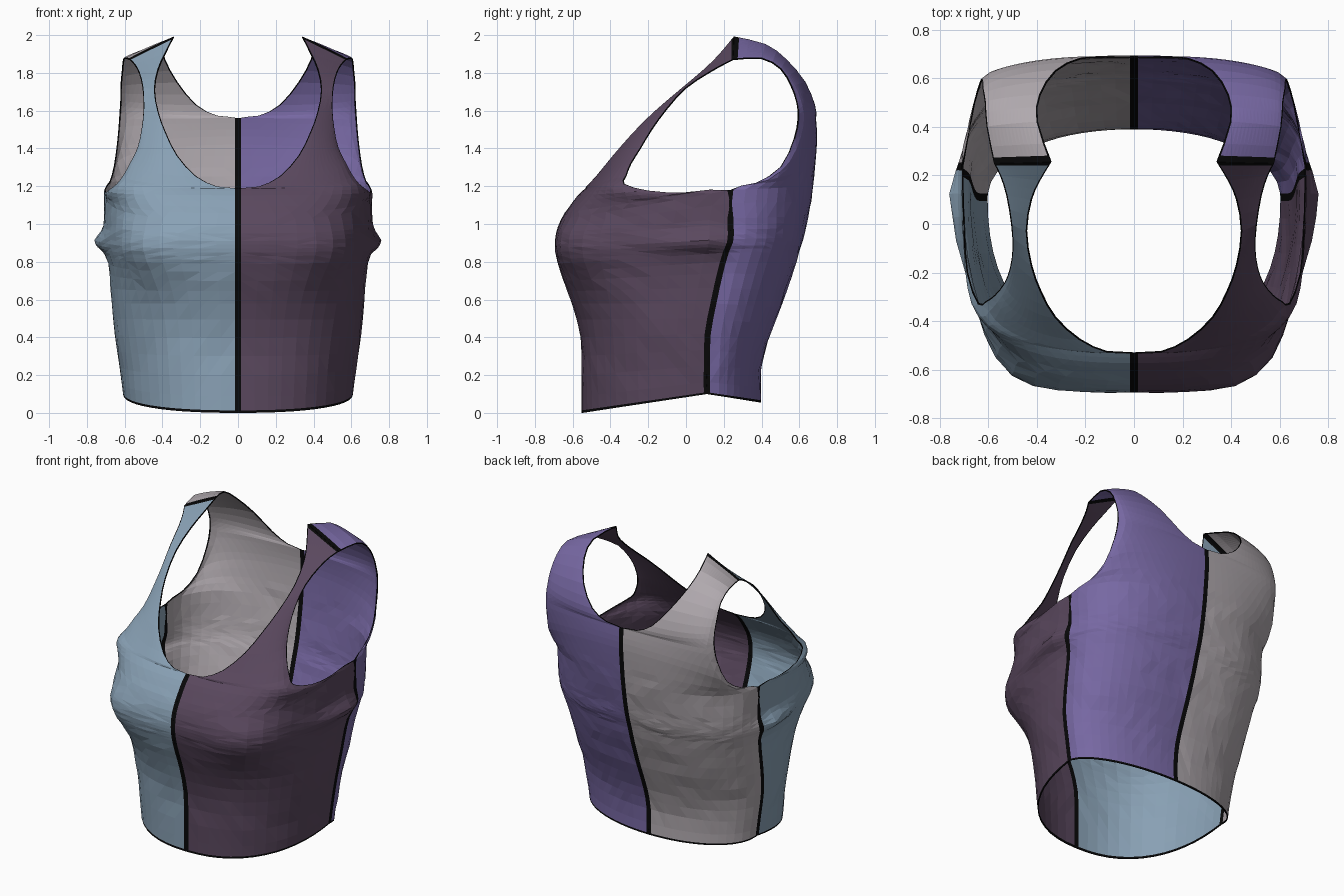
import bpy, bmesh, math, random
from mathutils import Vector, noise

if "Cube" in bpy.data.objects:
    bpy.data.objects.remove(bpy.data.objects["Cube"])

random.seed(4)


def material(name, rgb):
    m = bpy.data.materials.new(name)
    lin = [((c / 255 + 0.055) / 1.055) ** 2.4 for c in rgb]
    m.diffuse_color = (*lin, 1)
    m.use_nodes = True
    m.node_tree.nodes["Principled BSDF"].inputs["Base Color"].default_value = m.diffuse_color
    return m


BLACK = material("seam black", (8, 8, 9))
BLUE = material("dusty blue", (137, 161, 181))
PLUM = material("dark plum", (90, 72, 94))
VIOLET = material("violet", (119, 104, 163))
GREY = material("warm grey", (176, 169, 174))

# Side seam shared by front and back panels, hem to underarm
SIDE = [(.605, .11, .10), (.625, .11, .25), (.65, .115, .42), (.665, .145, .58),
        (.675, .18, .74), (.69, .21, .85), (.70, .235, .92), (.705, .235, 1.03),
        (.705, .235, 1.18)]

# Front: centre line running on into the neckline, and the armhole
FRONT_IN = [(0, -.55, 0), (0, -.55, .2), (0, -.555, .4), (0, -.60, .58), (0, -.645, .70),
            (0, -.675, .79), (0, -.69, .87), (0, -.685, .95), (0, -.66, 1.02),
            (0, -.615, 1.09), (0, -.57, 1.15), (0, -.53, 1.187), (.11, -.525, 1.197),
            (.22, -.475, 1.25), (.32, -.385, 1.36), (.38, -.28, 1.48), (.42, -.17, 1.59),
            (.44, -.03, 1.71), (.42, .10, 1.82), (.385, .18, 1.90), (.34, .255, 1.99)]
FRONT_ARM = [(.70, 0, 1.165), (.685, -.2, 1.175), (.64, -.325, 1.21), (.605, -.315, 1.255),
             (.57, -.29, 1.32), (.53, -.24, 1.40), (.508, -.18, 1.50), (.498, -.10, 1.61),
             (.505, 0, 1.72), (.525, .12, 1.80), (.55, .20, 1.845), (.575, .25, 1.87)]
FRONT_N = [2.3, 2.35, 2.4, 2.5, 2.7, 2.9, 3, 3, 2.9, 2.7, 2.5, 2.3, 2, 1.8, 1.6, 1.3,
           1.1, 1, 1, 1, 1]

# Back: centre line running on into the neckline, and the armhole
BACK_IN = [(0, .395, .055), (0, .395, .23), (0, .43, .38), (0, .50, .56), (0, .56, .73),
           (0, .595, .85), (0, .62, .93), (0, .645, 1.04), (0, .67, 1.20), (0, .68, 1.30),
           (0, .69, 1.42), (0, .69, 1.50), (0, .685, 1.56), (.11, .687, 1.573),
           (.22, .68, 1.63), (.32, .63, 1.75), (.385, .53, 1.87), (.395, .42, 1.95),
           (.34, .255, 1.99)]
BACK_ARM = [(.68, .37, 1.215), (.655, .50, 1.30), (.635, .57, 1.45), (.627, .59, 1.55),
            (.623, .59, 1.61), (.62, .58, 1.66), (.62, .555, 1.73), (.612, .50, 1.82),
            (.605, .40, 1.875), (.575, .25, 1.87)]
BACK_N = [2.05, 2.1, 2.2, 2.3, 2.35, 2.4, 2.4, 2.4, 2.4, 2.4, 2.2, 2, 2, 1.9, 1.8, 1.6,
          1.4, 1.2, 1]


def spline(pts, u):
    """Catmull-Rom point at row position u."""
    i = min(int(u), len(pts) - 2)
    t = u - i
    p = [Vector(pts[max(0, min(len(pts) - 1, i + k))]) for k in (-1, 0, 1, 2)]
    v = 0.5 * (2 * p[1] + (p[2] - p[0]) * t + (2 * p[0] - 5 * p[1] + 4 * p[2] - p[3]) * t * t
               + (3 * p[1] - p[0] - 3 * p[2] + p[3]) * t ** 3)
    v.x = max(0, v.x)
    return v


def row_curve(a, b, n, count=80):
    """Superellipse quarter from inner edge a to outer edge b."""
    out = []
    for k in range(count + 1):
        ang = math.pi / 2 * k / count
        s = max(0, math.sin(ang)) ** (2 / n)
        c = max(0, math.cos(ang)) ** (2 / n) if k < count else 0
        out.append(Vector((a.x + (b.x - a.x) * s, b.y + (a.y - b.y) * c,
                           b.z + (a.z - b.z) * c)))
    return out


def resample(poly, dists):
    """Points along a polyline at the given distances."""
    out, k, run = [], 0, 0.0
    for d in dists:
        while k < len(poly) - 2 and run + (poly[k + 1] - poly[k]).length < d:
            run += (poly[k + 1] - poly[k]).length
            k += 1
        seg = poly[k + 1] - poly[k]
        t = min(1, (d - run) / seg.length) if seg.length > 1e-9 else 0
        out.append(poly[k] + seg * t)
    return out


def bulge(p):
    """Bunched cloth beside the side seam, and the fullness of the bust."""
    move = Vector((0, 0, 0))
    if p.x > .5:
        wide = .26 if p.y < .12 else .13
        move.x += .058 * math.exp(-((p.y - .12) / wide) ** 2 - ((p.z - .905) / .055) ** 2)
    if p.y < 0:
        g = math.exp(-((p.x - .48) ** 2 + (p.y + .57) ** 2) / .05 - ((p.z - .87) / .17) ** 2)
        move += Vector((.58, -.8, 0)) * .045 * g
    return move


def panel(name, inner, arm, exps, side, mat):
    outer = SIDE + arm
    last = len(inner) - 1
    us = [0, .11] + [k / 2 for k in range(1, 2 * last)] + [last - .22, last]
    us = sorted(us + [5.25, 5.75, 6.25, 6.75])     # finer rows through the fold
    cols = 14
    bm = bmesh.new()
    grid = []
    for r, u in enumerate(us):
        a, b = spline(inner, u), spline(outer, u)
        i = min(int(u), last - 1)
        n = exps[i] + (exps[i + 1] - exps[i]) * (u - i)
        poly = row_curve(a, b, n)
        length = sum((q - p).length for p, q in zip(poly, poly[1:]))
        w0 = .016 if a.x < .001 else .006          # centre seam or neck rim
        w1 = .016 if u <= 8 else .006              # side seam or armhole rim
        dists = [0] + [w0 + (length - w0 - w1) * k / cols for k in range(cols + 1)] + [length]
        row = []
        for c, p in enumerate(resample(poly, dists)):
            # soft cloth wrinkles away from the edges
            if 2 <= c <= cols and 1 <= u < 9:
                d = Vector((p.x, p.y, 0)).normalized()
                fold = noise.noise(Vector((p.x * 3, p.y * 3, p.z * 8 + p.y * 4)))
                p = p + d * (.008 * fold + random.uniform(-.002, .002))
            p = p + bulge(p)
            row.append(bm.verts.new((p.x * side, p.y, p.z)))
        grid.append(row)
    for r in range(len(us) - 1):
        for c in range(cols + 2):
            f = bm.faces.new((grid[r][c], grid[r][c + 1], grid[r + 1][c + 1], grid[r + 1][c]))
            edge = c in (0, cols + 1) or r in (0, len(us) - 2)
            f.material_index = 1 if edge else 0
    # outward facing normals on every panel
    if (inner[0][1] > 0) != (side < 0):
        bmesh.ops.reverse_faces(bm, faces=bm.faces[:])
    bmesh.ops.triangulate(bm, faces=bm.faces[:], quad_method='SHORT_EDGE')
    me = bpy.data.meshes.new(name)
    bm.to_mesh(me)
    bm.free()
    me.materials.append(mat)
    me.materials.append(BLACK)
    ob = bpy.data.objects.new(name, me)
    bpy.context.collection.objects.link(ob)
    # cloth thickness with a black cut edge
    sol = ob.modifiers.new("cloth", 'SOLIDIFY')
    sol.thickness = .006
    sol.offset = 0
    sol.material_offset_rim = 1


# Four cloth panels
panel("front_panel_left", FRONT_IN, FRONT_ARM, FRONT_N, -1, BLUE)
panel("front_panel_right", FRONT_IN, FRONT_ARM, FRONT_N, 1, PLUM)
panel("back_panel_left", BACK_IN, BACK_ARM, BACK_N, -1, GREY)
panel("back_panel_right", BACK_IN, BACK_ARM, BACK_N, 1, VIOLET)
